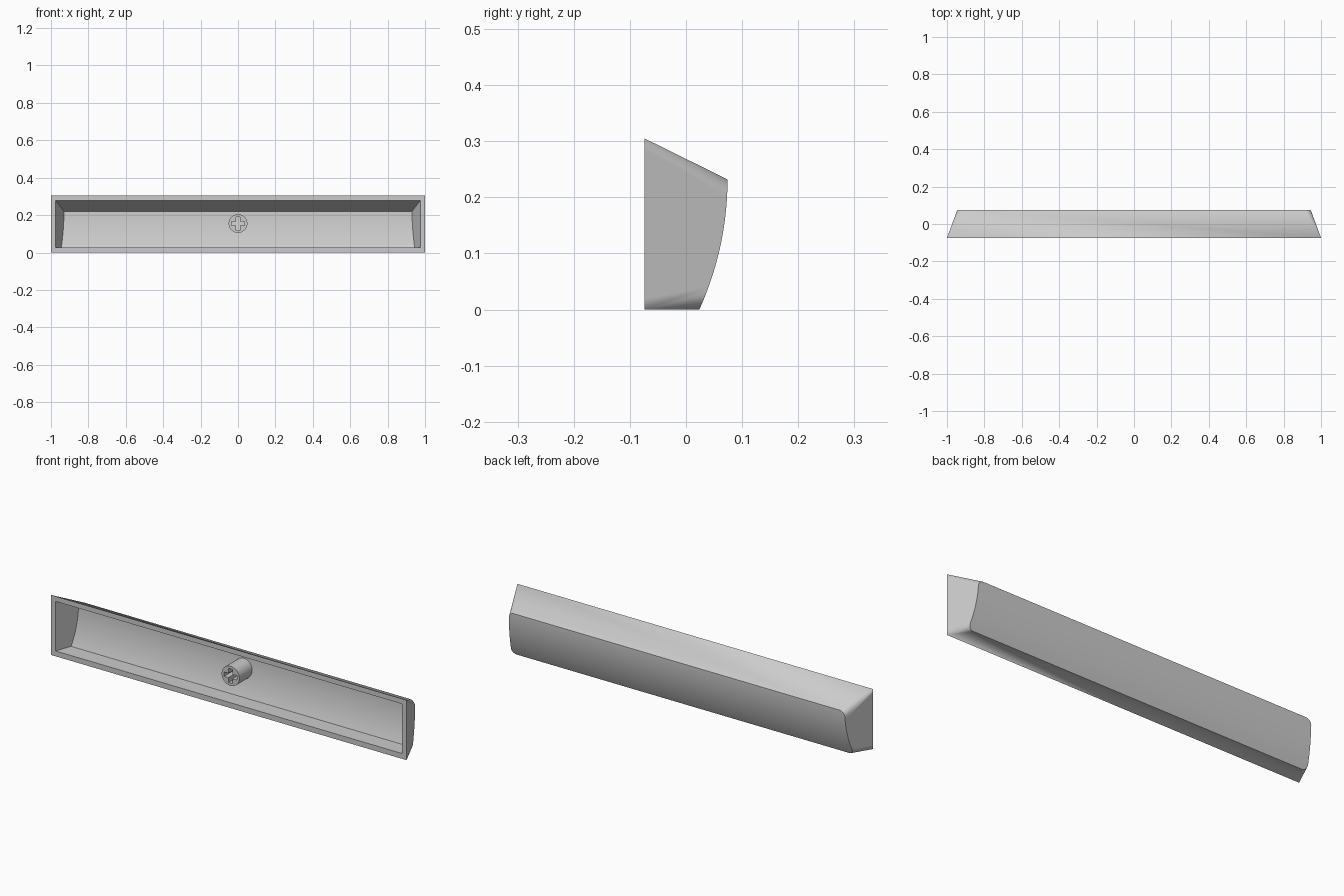
import bpy, bmesh, math

if "Cube" in bpy.data.objects:
    bpy.data.objects.remove(bpy.data.objects["Cube"])

BASE_Y, FRONT_Y = -0.074, 0.074
TOP_Z = 0.232

mat = bpy.data.materials.new("light_grey_plastic")
mat.diffuse_color = (0.6, 0.6, 0.6, 1)
mat.use_nodes = True
mat.node_tree.nodes["Principled BSDF"].inputs["Base Color"].default_value = mat.diffuse_color


def face_y(z):
    # gently arched pressing face
    R = 0.56
    return FRONT_Y - R + math.sqrt(R * R - (TOP_Z - z) ** 2)


def half_outline(half_x, z0, z1, base_z1, radius, offset):
    # matching right-hand columns: open rim points and pressing-face points
    rim, face = [], []
    corner, straight = 8, 16

    def add(z, inset, t):
        y = face_y(z) - offset
        face.append((half_x - 0.37 * (y - BASE_Y) - inset, y, z))
        rim.append((half_x, BASE_Y, z0 + (base_z1 - z0) * t))

    for i in range(corner):
        a = math.pi / 2 * i / corner
        add(z0 + radius * (1 - math.cos(a)), radius * (1 - math.sin(a)), 0)
    # corner columns fan down to the sharp rim corners
    for i in range(straight + 1):
        t = i / straight
        add(z0 + radius + (z1 - z0 - 2 * radius) * t, 0, t)
    for i in range(corner - 1, -1, -1):
        a = math.pi / 2 * i / corner
        add(z1 - radius * (1 - math.cos(a)), radius * (1 - math.sin(a)), 1)
    return rim, face


def ring(bm, pts):
    right = [bm.verts.new(p) for p in pts]
    left = [bm.verts.new((-x, y, z)) for x, y, z in pts]
    return right + left[::-1]


def bridge(bm, a, b):
    n = len(a)
    for i in range(n):
        j = (i + 1) % n
        bm.faces.new((a[i], a[j], b[j], b[i]))


def cap(bm, r):
    n = len(r)
    for i in range(n // 2 - 1):
        bm.faces.new((r[i], r[i + 1], r[n - 2 - i], r[n - 1 - i]))


def finish(obj):
    bpy.ops.object.select_all(action='DESELECT')
    obj.select_set(True)
    bpy.context.view_layer.objects.active = obj
    if obj.type == 'CURVE':
        bpy.ops.object.convert(target='MESH')
        obj = bpy.context.object
    obj.data.materials.clear()
    obj.data.materials.append(mat)
    bpy.ops.object.shade_smooth_by_angle(angle=math.radians(25))


# hollow key shell: outer skin, rim, inner cavity
bm = bmesh.new()
outer_rim, outer_face = [ring(bm, p) for p in half_outline(1.0, 0.0, TOP_Z, 0.305, 0.03, 0.0)]
inner_rim, inner_face = [ring(bm, p) for p in half_outline(0.975, 0.027, 0.22, 0.279, 0.0, 0.027)]
bridge(bm, outer_rim, outer_face)
bridge(bm, outer_rim, inner_rim)
bridge(bm, inner_rim, inner_face)
cap(bm, outer_face)
cap(bm, inner_face)
bmesh.ops.remove_doubles(bm, verts=bm.verts[:], dist=1e-5)
bmesh.ops.recalc_face_normals(bm, faces=bm.faces[:])
mesh = bpy.data.meshes.new("key_shell")
bm.to_mesh(mesh)
bm.free()
shell = bpy.data.objects.new("key_shell", mesh)
bpy.context.collection.objects.link(shell)
finish(shell)

# round mounting stem with a cross-shaped socket
curve = bpy.data.curves.new("mounting_stem", 'CURVE')
curve.dimensions = '2D'
curve.fill_mode = 'BOTH'
stem_front, stem_back = -0.06, 0.05
curve.extrude = (stem_back - stem_front) / 2


def outline(pts):
    s = curve.splines.new('POLY')
    s.points.add(len(pts) - 1)
    for p, (x, y) in zip(s.points, pts):
        p.co = (x, y, 0, 1)
    s.use_cyclic_u = True


outline([(0.05 * math.cos(math.tau * i / 48), 0.05 * math.sin(math.tau * i / 48)) for i in range(48)])
L, w = 0.036, 0.011
cross = []
for k in range(4):
    c, s = round(math.cos(k * math.pi / 2)), round(math.sin(k * math.pi / 2))
    cross += [(c * x - s * y, s * x + c * y) for x, y in ((L, -w), (L, w), (w, w))]
outline(cross)
stem = bpy.data.objects.new("mounting_stem", curve)
stem.rotation_euler = (math.pi / 2, 0, 0)
stem.location = (0, (stem_front + stem_back) / 2, 0.155)
bpy.context.collection.objects.link(stem)
finish(stem)
